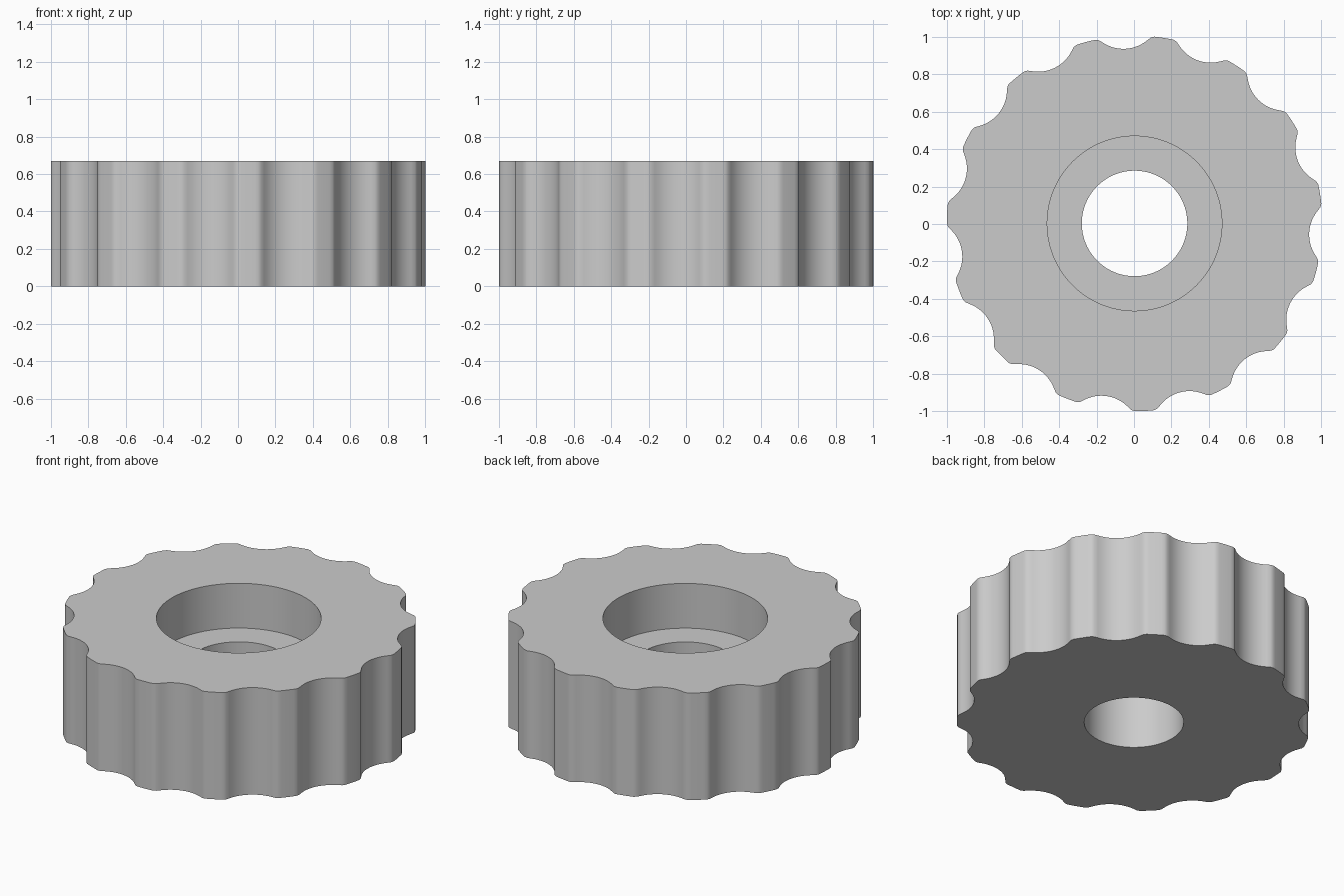
import bpy
import bmesh
from math import sin, cos, pi, radians, sqrt

cube = bpy.data.objects.get("Cube")
if cube:
    bpy.data.objects.remove(cube, do_unlink=True)

GRIPS = 15                    # finger scallops around the rim
STEPS = 24                    # points per scallop
SEGMENTS = GRIPS * STEPS
PHASE = radians(-3)           # direction of the first scallop
RIM, VALLEY, SCOOP = 1.004, 0.935, 0.2
BLEND = 0.02                  # rounding of the scallop edges
CENTRE = 0.003
HEIGHT, FLOOR = 0.67, 0.39


def rim_radius(j):
    """Round rim with circular scoops and softened edges."""
    a = ((j / STEPS + 0.5) % 1 - 0.5) * 2 * pi / GRIPS
    d = VALLEY + SCOOP
    scoop = d * cos(a) - sqrt(max(0, SCOOP ** 2 - (d * sin(a)) ** 2))
    h = max(BLEND - abs(scoop - RIM), 0) / BLEND
    return min(scoop, RIM) - h * h * BLEND / 4


def circle(radius):
    return lambda j: radius


# Closed cross-section: outer wall, top, recess wall, recess floor, bore
recess, bore = circle(0.467), circle(0.282)
section = [(rim_radius, 0), (rim_radius, HEIGHT), (recess, HEIGHT),
           (recess, FLOOR), (bore, FLOOR), (bore, 0)]

bm = bmesh.new()
rings = []
for radius, z in section:
    ring = []
    for j in range(SEGMENTS):
        t = PHASE + 2 * pi * j / SEGMENTS
        r = radius(j)
        ring.append(bm.verts.new((CENTRE + r * cos(t), CENTRE + r * sin(t), z)))
    rings.append(ring)

for i, low in enumerate(rings):
    high = rings[(i + 1) % len(rings)]
    for j in range(SEGMENTS):
        k = (j + 1) % SEGMENTS
        bm.faces.new((low[j], low[k], high[k], high[j]))

bmesh.ops.recalc_face_normals(bm, faces=bm.faces)
mesh = bpy.data.meshes.new("scalloped_knob")
bm.to_mesh(mesh)
bm.free()

# Plain grey finish
grey = bpy.data.materials.new("light grey")
grey.use_nodes = True
colour = (0.6, 0.6, 0.6, 1)
grey.diffuse_color = colour
grey.node_tree.nodes["Principled BSDF"].inputs["Base Color"].default_value = colour
mesh.materials.append(grey)

knob = bpy.data.objects.new("scalloped_knob", mesh)
bpy.context.collection.objects.link(knob)
bpy.ops.object.select_all(action='DESELECT')
knob.select_set(True)
bpy.context.view_layer.objects.active = knob
bpy.ops.object.shade_smooth_by_angle(angle=radians(30))
